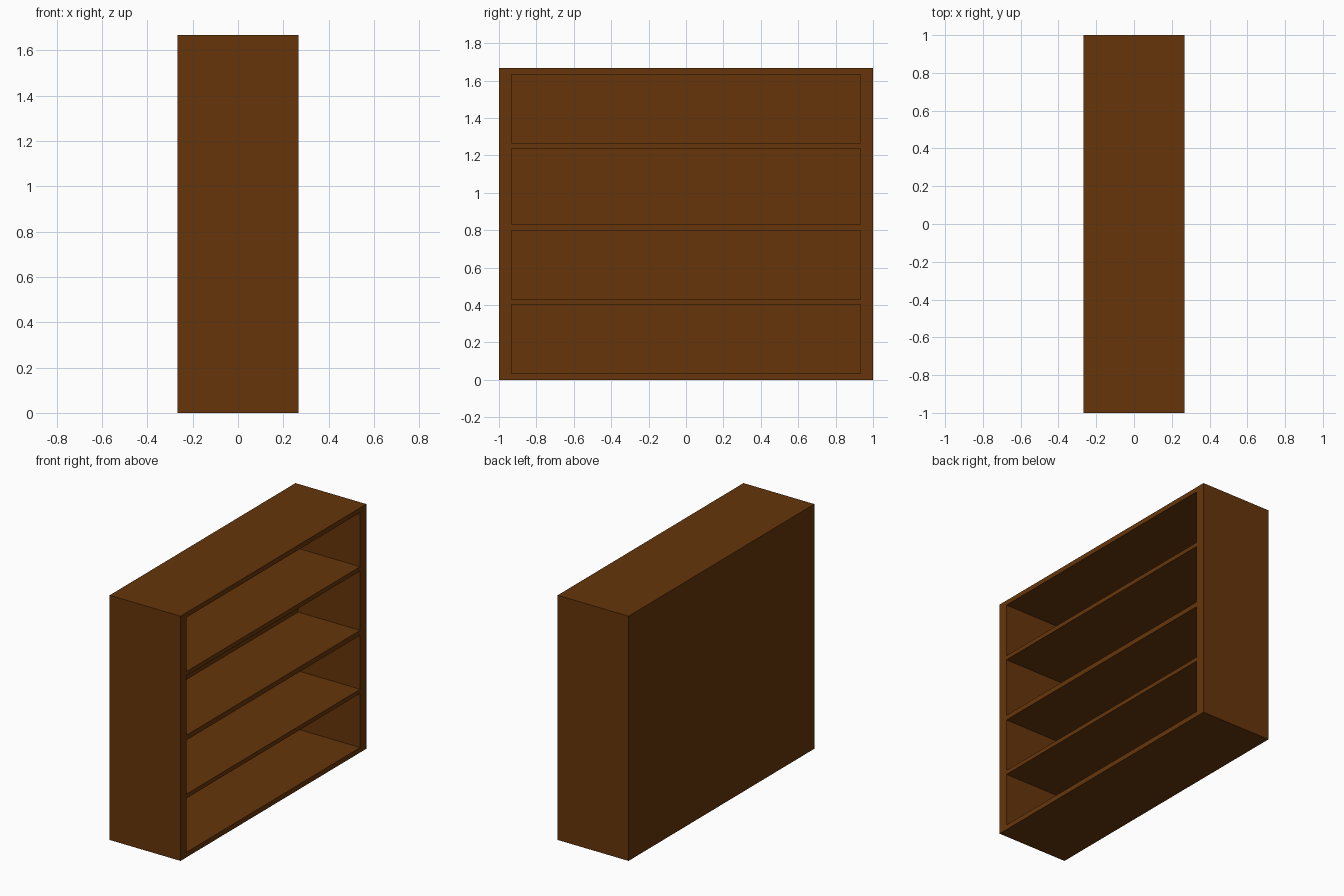
import bpy, bmesh
from mathutils import Vector

cube = bpy.data.objects.get("Cube")
if cube:
    bpy.data.objects.remove(cube, do_unlink=True)

# Overall size and board layout
DEPTH, WIDTH, HEIGHT = 0.534, 2.0, 1.667
BACK = 0.067                      # back panel thickness
SIDE = 0.933                      # inner face of the side boards
BAYS = [(0.034, 0.402), (0.431, 0.798), (0.832, 1.236), (1.266, 1.634)]

# Brown wood
wood = bpy.data.materials.new("brown wood")
wood.use_nodes = True
colour = (0.133, 0.036, 0.003, 1.0)
wood.diffuse_color = colour
bsdf = wood.node_tree.nodes["Principled BSDF"]
bsdf.inputs["Base Color"].default_value = colour
bsdf.inputs["Roughness"].default_value = 0.8

# Solid cabinet block standing on the floor
bm = bmesh.new()
bmesh.ops.create_cube(bm, size=1)
bmesh.ops.scale(bm, vec=(DEPTH, WIDTH, HEIGHT), verts=bm.verts)
bmesh.ops.translate(bm, vec=(0, 0, HEIGHT / 2), verts=bm.verts)


# Score the open side along every board edge
def score(point, normal):
    front = [f for f in bm.faces if f.normal.x > 0.9]
    geom = front + list({e for f in front for e in f.edges}) + list({v for f in front for v in f.verts})
    bmesh.ops.bisect_plane(bm, geom=geom, plane_co=point, plane_no=normal)
    bm.normal_update()


bm.normal_update()
for y in (-SIDE, SIDE):
    score(Vector((0, y, 0)), Vector((0, 1, 0)))
for z in [level for bay in BAYS for level in bay]:
    score(Vector((0, 0, z)), Vector((0, 0, 1)))

# Push each bay back to leave shelves, sides and a back panel
openings = []
for f in bm.faces:
    c = f.calc_center_median()
    if f.normal.x > 0.9 and abs(c.y) < SIDE and any(lo < c.z < hi for lo, hi in BAYS):
        openings.append(f)
bmesh.ops.inset_individual(bm, faces=openings, thickness=0, depth=-(DEPTH - BACK))

# Clean up the flat faces
bmesh.ops.dissolve_limit(bm, angle_limit=0.01, verts=bm.verts, edges=bm.edges)
bmesh.ops.recalc_face_normals(bm, faces=bm.faces)

mesh = bpy.data.meshes.new("bookcase")
bm.to_mesh(mesh)
bm.free()
mesh.materials.append(wood)
bpy.context.collection.objects.link(bpy.data.objects.new("bookcase", mesh))
